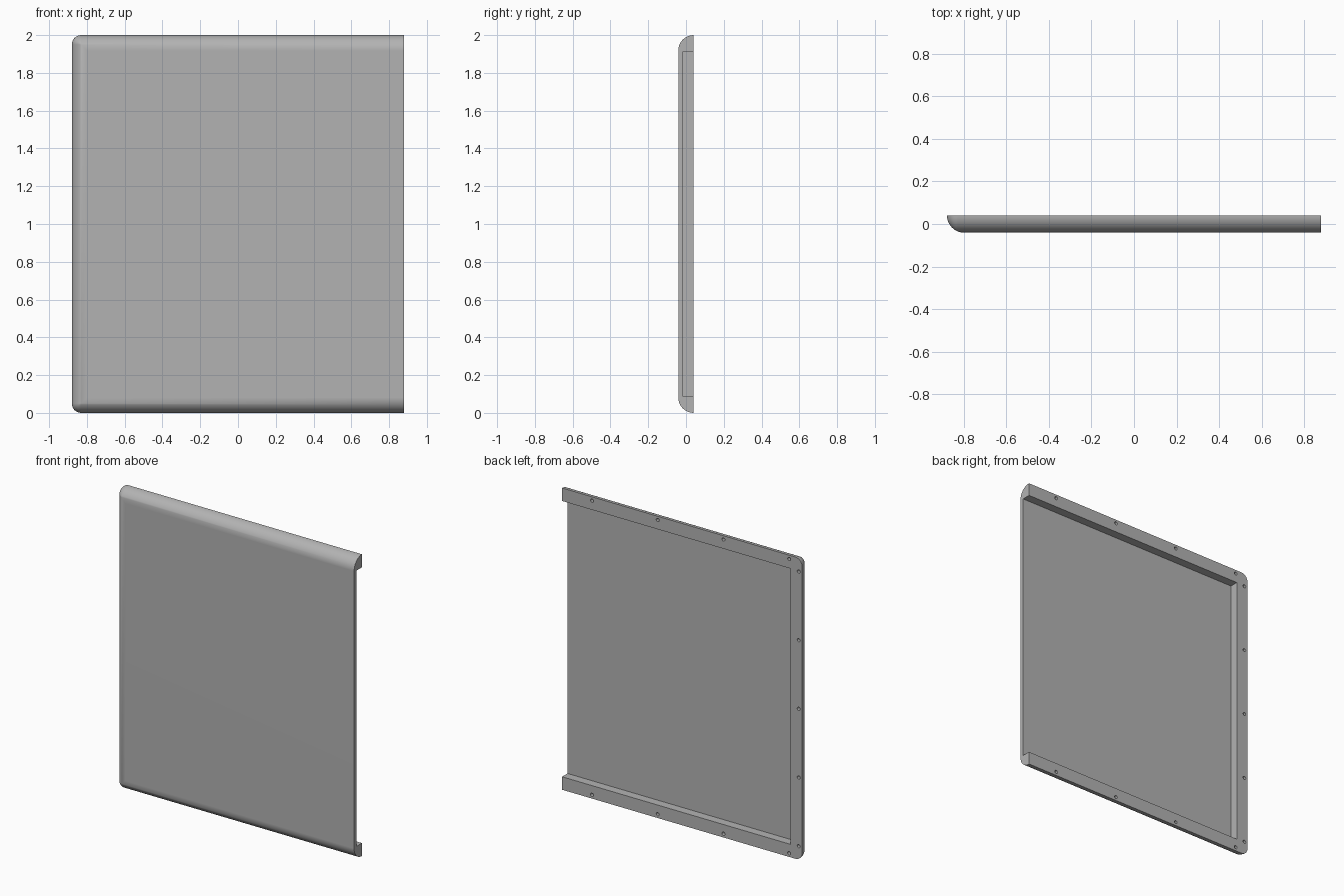
import bpy, bmesh, math
from mathutils import Matrix

cube = bpy.data.objects.get("Cube")
if cube:
    bpy.data.objects.remove(cube, do_unlink=True)

HALF_W, HALF_D, HEIGHT = 0.88, 0.041, 2.0
ROUND = 2 * HALF_D        # radius of the rounded front edge
CORNER = 0.05             # corner radius of the outline
FLANGE = 0.086            # width of the rim at the back
FLOOR = -0.016            # depth position of the recess floor

grey = bpy.data.materials.new("panel grey")
grey.use_nodes = True
colour = (0.45, 0.45, 0.45, 1)
grey.diffuse_color = colour
grey.node_tree.nodes["Principled BSDF"].inputs["Base Color"].default_value = colour


def make_object(name, bm):
    mesh = bpy.data.meshes.new(name)
    bmesh.ops.recalc_face_normals(bm, faces=bm.faces)
    bm.to_mesh(mesh)
    bm.free()
    mesh.materials.append(grey)
    ob = bpy.data.objects.new(name, mesh)
    bpy.context.collection.objects.link(ob)
    return ob


def outline(inset, steps=8):
    """Open outline from the bottom of the straight end round to its top."""
    r = max(CORNER - inset, 0)
    left, low, high = -HALF_W + inset, inset, HEIGHT - inset
    pts = [(HALF_W, low)]
    for cz, start in ((low + r, 270), (high - r, 180)):
        for i in range(steps + 1):
            a = math.radians(start - 90 * i / steps)
            pts.append((left + r + r * math.cos(a), cz + r * math.sin(a)))
    return pts + [(HALF_W, high)]


# Panel body: stacked outlines following a quarter circle
bm = bmesh.new()
rings = []
SEG = 16
for k in range(SEG + 1):
    a = math.pi / 2 * k / SEG
    y = HALF_D - ROUND * math.sin(a)
    rings.append([bm.verts.new((x, y, z)) for x, z in outline(ROUND * (1 - math.cos(a)))])
for r0, r1 in zip(rings, rings[1:]):
    for i in range(len(r0) - 1):
        bm.faces.new((r0[i], r0[i + 1], r1[i + 1], r1[i]))
bm.faces.new(rings[0])
bm.faces.new(rings[-1])
bm.faces.new([r[0] for r in rings] + [r[-1] for r in reversed(rings)])
bmesh.ops.remove_doubles(bm, verts=bm.verts, dist=1e-5)
panel = make_object("panel", bm)

# Cutter: back recess, open at the straight end, and the screw holes in the rim
bm = bmesh.new()
x0, x1 = -HALF_W + FLANGE, HALF_W + 0.1
y0, y1 = FLOOR, HALF_D + 0.1
bmesh.ops.create_cube(bm, size=1, matrix=Matrix.Translation(
    ((x0 + x1) / 2, (y0 + y1) / 2, HEIGHT / 2)) @ Matrix.Diagonal(
    (x1 - x0, y1 - y0, HEIGHT - 2 * FLANGE, 1)))
holes = [(-0.785 + 0.482 * i, z) for i in range(4) for z in (0.025, HEIGHT - 0.025)]
holes += [(-HALF_W + 0.025, 0.09 + 0.455 * i) for i in range(5)]
for x, z in holes:
    bmesh.ops.create_cone(bm, cap_ends=True, segments=16, radius1=0.011, radius2=0.011,
                          depth=0.06, matrix=Matrix.Translation((x, HALF_D, z))
                          @ Matrix.Rotation(math.pi / 2, 4, 'X'))
cutter = make_object("cutter", bm)
cutter.hide_render = True

# Cut, then smooth the rounded edges
bpy.ops.object.select_all(action='DESELECT')
bpy.context.view_layer.objects.active = panel
panel.select_set(True)
cut = panel.modifiers.new("recess and holes", 'BOOLEAN')
cut.operation = 'DIFFERENCE'
cut.solver = 'EXACT'
cut.object = cutter
bpy.ops.object.modifier_apply(modifier=cut.name)
bpy.data.objects.remove(cutter, do_unlink=True)
bpy.ops.object.shade_smooth_by_angle(angle=math.radians(30))
weighted = panel.modifiers.new("even shading", 'WEIGHTED_NORMAL')
weighted.keep_sharp = True
